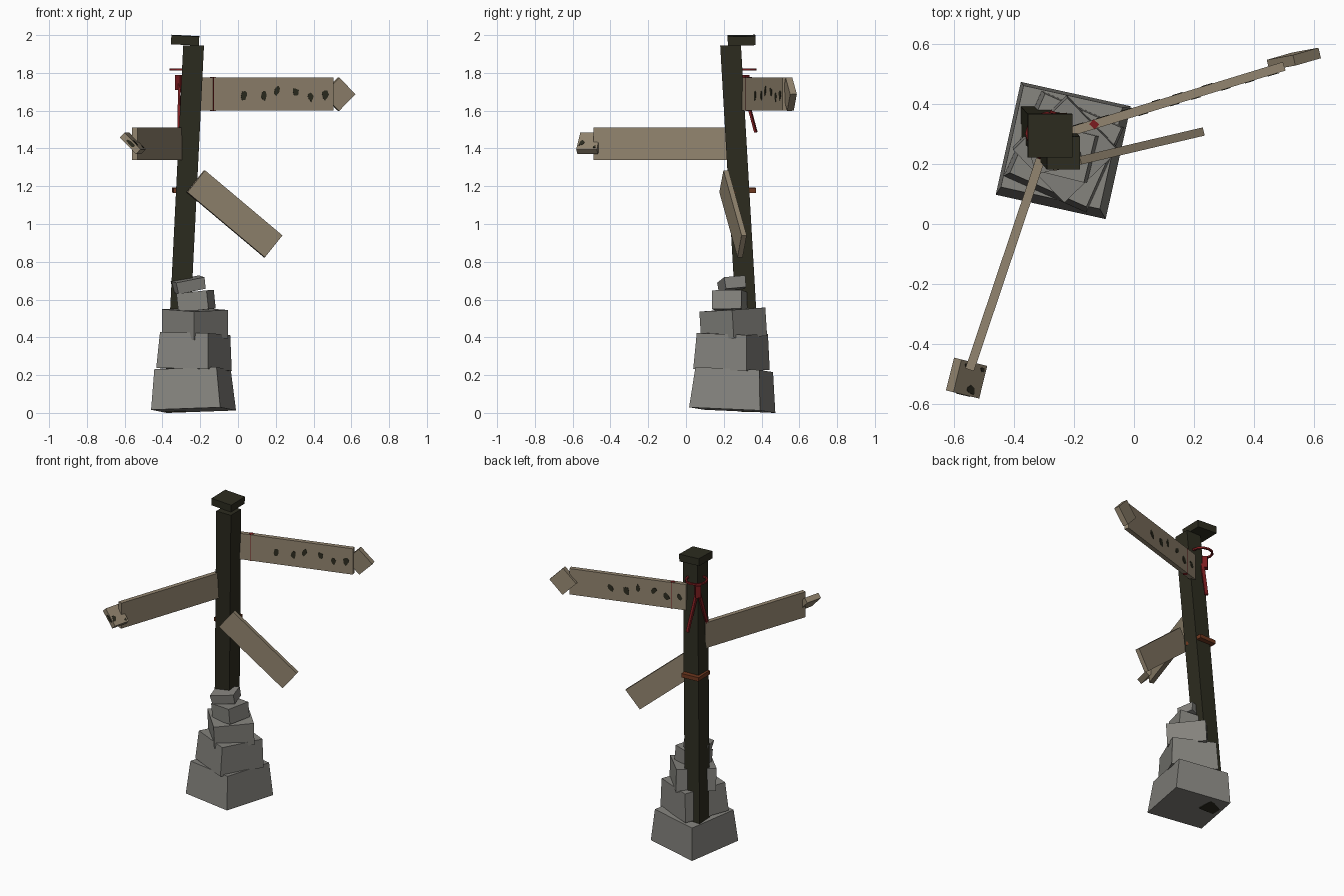
import bpy, bmesh, math, random
from mathutils import Matrix, Vector

if "Cube" in bpy.data.objects:
    bpy.data.objects.remove(bpy.data.objects["Cube"])

random.seed(4)
R = math.radians


def material(name, rgb):
    m = bpy.data.materials.new(name)
    m.diffuse_color = (*rgb, 1)
    m.use_nodes = True
    m.node_tree.nodes["Principled BSDF"].inputs["Base Color"].default_value = m.diffuse_color
    return m


DARK = material("dark timber", (0.026, 0.025, 0.014))
WOOD = material("weathered plank", (0.29, 0.235, 0.16))
STONE = material("grey stone", (0.23, 0.225, 0.205))
RED = material("red cloth", (0.2, 0.012, 0.014))
RUST = material("rusty strap", (0.16, 0.04, 0.014))


def finish(bm, name, mat):
    bmesh.ops.recalc_face_normals(bm, faces=bm.faces)
    mesh = bpy.data.meshes.new(name)
    bm.to_mesh(mesh)
    bm.free()
    mesh.materials.append(mat)
    ob = bpy.data.objects.new(name, mesh)
    bpy.context.collection.objects.link(ob)
    return ob


def frame(center, yaw=0, pitch=0, roll=0):
    """Turn about x, then y, then z, in degrees, and move to center."""
    return (Matrix.Translation(center) @ Matrix.Rotation(R(yaw), 4, 'Z')
            @ Matrix.Rotation(R(pitch), 4, 'Y') @ Matrix.Rotation(R(roll), 4, 'X'))


def box(name, mat, size, m, taper=1.0, shift=(0, 0)):
    bm = bmesh.new()
    bmesh.ops.create_cube(bm, size=1)
    for v in bm.verts:
        k = taper if v.co.z > 0 else 1
        top = v.co.z > 0
        v.co = Vector((v.co.x * size[0] * k + shift[0] * top,
                       v.co.y * size[1] * k + shift[1] * top, v.co.z * size[2]))
    bm.transform(m)
    return finish(bm, name, mat)


def strip(name, mat, a, b, w, t):
    """Flat strip running from a to b."""
    a, b = Vector(a), Vector(b)
    d = b - a
    m = Matrix.Translation((a + b) / 2) @ d.to_track_quat('Z', 'Y').to_matrix().to_4x4()
    return box(name, mat, (w, t, d.length), m)


def blobs(name, m, spots):
    """Irregular paint patches: each spot is (matrix, radius x, radius y)."""
    bm = bmesh.new()
    for loc, rx, ry in spots:
        ring = [(rx * k * math.cos(a), ry * k * math.sin(a)) for a, k in
                ((i * math.tau / 7, random.uniform(0.6, 1.15)) for i in range(7))]
        lo = [bm.verts.new(m @ loc @ Vector((x, y, -0.002))) for x, y in ring]
        hi = [bm.verts.new(m @ loc @ Vector((x, y, 0.002))) for x, y in ring]
        bm.faces.new(hi)
        bm.faces.new(lo[::-1])
        for i in range(7):
            j = (i + 1) % 7
            bm.faces.new((lo[i], lo[j], hi[j], hi[i]))
    return finish(bm, name, DARK)


# Leaning post (sheared upright box) and square cap
box("post", DARK, (0.11, 0.11, 1.94), frame((-0.331, 0.348, 0.975)), 1.0, (0.096, -0.112))
box("post_cap", DARK, (0.148, 0.146, 0.048), frame((-0.28, 0.294, 1.973), 0, 3, 1))

# Stacked stones: size, centre, yaw, pitch, roll, taper
stones = [
    ((0.375, 0.385, 0.215), (-0.238, 0.25, 0.122), -12.5, -2, -2.5, 0.9),
    ((0.30, 0.31, 0.19), (-0.23, 0.243, 0.325), -24, 1, -2, 0.93),
    ((0.245, 0.25, 0.15), (-0.228, 0.25, 0.472), -46, 3, 2, 1.0),
    ((0.165, 0.16, 0.10), (-0.222, 0.235, 0.592), -14, -6, 1, 1.0),
    ((0.15, 0.11, 0.062), (-0.262, 0.243, 0.678), 14, -11, 5, 1.05),
]
for i, (size, c, yaw, pitch, roll, taper) in enumerate(stones):
    box(f"stone_{i + 1}", STONE, size, frame(c, yaw, pitch, roll), taper)

# Upper sign with diamond tip behind its end
upper = frame((0.14, 0.415, 1.6875), 17)
box("upper_sign", WOOD, (0.753, 0.03, 0.175), upper)
box("upper_sign_tip", WOOD, (0.125, 0.036, 0.125), frame((0.532, 0.549, 1.6875), 16, 45, 4))

# Painted marks on both faces of the upper sign
marks = []
for x, z in ((-0.115, -0.005), (-0.01, -0.008), (0.063, 0.018),
             (0.167, 0.012), (0.25, -0.016), (0.332, -0.004)):
    for side in (-1, 1):
        loc = Matrix.Translation((x * -side, 0.015 * side, z)) @ Matrix.Rotation(R(90), 4, 'X') \
            @ Matrix.Rotation(R(random.uniform(-35, 35)), 4, 'Z')
        marks.append((loc, 0.018, 0.03))
blobs("upper_sign_marks", upper, marks)

# Red cloth tag wedged through the upper sign
box("cloth_tag", RED, (0.022, 0.026, 0.18), upper @ frame((-0.285, 0, 0), 30))

# Middle sign pointing forward, with a twisted square tip
a, b = Vector((-0.303, 0.24)), Vector((-0.547, -0.485))
d = b - a
mid = frame(((a + b) / 2).to_3d() + Vector((0, 0, 1.425)), math.degrees(math.atan2(d.y, d.x)))
box("middle_sign", WOOD, (d.length, 0.03, 0.172), mid)
tip = frame((-0.557, -0.513, 1.427), -14, 45)
box("middle_sign_tip", WOOD, (0.125, 0.112, 0.036), tip)
blobs("middle_tip_marks", tip, [
    (Matrix.Translation((0.015, -0.035, 0.018)), 0.026, 0.016),
    (Matrix.Translation((-0.03, 0.043, 0.018)), 0.018, 0.009),
    (Matrix.Translation((0.045, 0.04, 0.018)), 0.012, 0.009),
    (frame((0, -0.056, 0)) @ Matrix.Rotation(R(90), 4, 'X'), 0.035, 0.013),
])

# Fallen sign hanging on the front of the post
box("fallen_sign", WOOD, (0.544, 0.028, 0.15), frame((-0.019, 0.249, 1.054), 13.2, 39.3))

# Rusty strap around the post
box("strap", RUST, (0.125, 0.13, 0.026), frame((-0.283, 0.302, 1.178), 3, 1, 1))

# Red ribbon: thin ring, knot at the back-left corner, two hanging tails
bm = bmesh.new()
n = 12
loops = []
for i in range(n):
    t = i * math.tau / n
    loops.append([bm.verts.new((-0.29 + r * math.cos(t), 0.302 + r * math.sin(t), z))
                  for r, z in ((0.072, 1.812), (0.072, 1.824), (0.06, 1.824), (0.06, 1.812))])
for i in range(n):
    p, q = loops[i], loops[(i + 1) % n]
    for k in range(4):
        bm.faces.new((p[k], q[k], q[(k + 1) % 4], p[(k + 1) % 4]))
finish(bm, "ribbon_ring", RED)
box("ribbon_knot", RED, (0.035, 0.035, 0.08), frame((-0.308, 0.312, 1.75), 45))
strip("ribbon_tail_1", RED, (-0.295, 0.302, 1.74), (-0.27, 0.37, 1.485), 0.022, 0.012)
strip("ribbon_tail_2", RED, (-0.31, 0.305, 1.74), (-0.315, 0.225, 1.5), 0.012, 0.022)
